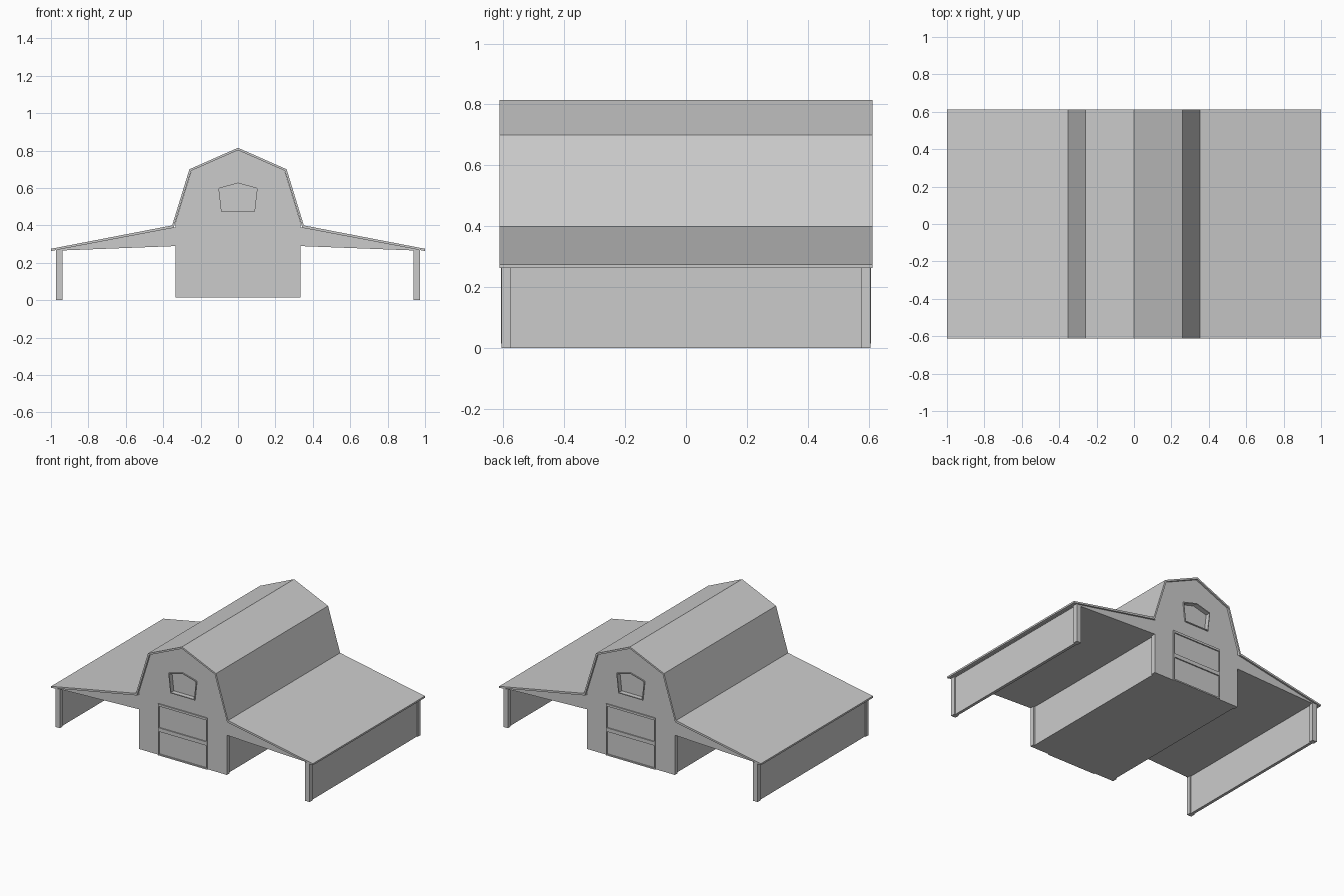
import bpy, bmesh

if "Cube" in bpy.data.objects:
    bpy.data.objects.remove(bpy.data.objects["Cube"])


def prism(name, pts, y0, y1, mirror=(False, False), hole=None):
    """Extrude an x-z profile along y; optional inner loop makes a ring."""
    bm = bmesh.new()
    if hole:
        n = len(pts)
        loops = [[bm.verts.new((x, y, z)) for x, z in p]
                 for y in (y0, y1) for p in (pts, hole)]
        fo, fi, bo, bi = loops
        for a, b in ((fo, fi), (fi, bi), (bi, bo), (bo, fo)):
            for i in range(n):
                j = (i + 1) % n
                bm.faces.new((a[i], a[j], b[j], b[i]))
    else:
        face = bm.faces.new([bm.verts.new((x, y0, z)) for x, z in pts])
        out = bmesh.ops.extrude_face_region(bm, geom=[face])
        moved = [g for g in out["geom"] if isinstance(g, bmesh.types.BMVert)]
        bmesh.ops.translate(bm, verts=moved, vec=(0, y1 - y0, 0))
        if not face.is_valid or len(bm.faces) < len(pts) + 2:
            bm.faces.new([v for v in bm.verts if v not in moved])
    bmesh.ops.recalc_face_normals(bm, faces=bm.faces)
    mesh = bpy.data.meshes.new(name)
    bm.to_mesh(mesh)
    bm.free()
    ob = bpy.data.objects.new(name, mesh)
    bpy.context.collection.objects.link(ob)
    if any(mirror):
        add_mirror(ob, *mirror)
    return ob


def add_mirror(ob, x, y):
    m = ob.modifiers.new("mirror", "MIRROR")
    m.use_axis = (x, y, False)
    m.use_mirror_merge = False


def rect(x0, x1, z0, z1):
    return [(x0, z0), (x1, z0), (x1, z1), (x0, z1)]


def symmetric(half):
    """Complete a right-hand half profile to the left."""
    return half + [(-x, z) for x, z in reversed(half) if x > 0]


# Gambrel roof with low side wings
top = symmetric([(1, .275), (.352, .40), (.26, .70), (0, .815)][::1])
under = symmetric([(1, .263), (.345, .387), (.25, .692), (0, .802)])
prism("roof", top + under[::-1], -.612, .612)

# Main hall core, set in slightly behind the end walls
prism("hall", symmetric([(.325, .015), (.325, .42), (.248, .693), (0, .803)]),
      -.575, .575)

# End walls with window openings
end = prism("end_wall",
            symmetric([(.335, .015), (.335, .415), (.249, .693), (0, .803)]),
            -.60, -.57)
opening = symmetric([(.088, .474), (.102, .598), (0, .626)])
cutter = prism("window_cutter", opening, -.7, -.5)
cutter.hide_render = True
cutter.hide_viewport = True
cut = end.modifiers.new("window", "BOOLEAN")
cut.object = cutter
cut.solver = "EXACT"
add_mirror(end, False, True)

# Window frames
prism("window_frame", symmetric([(.093, .468), (.108, .603), (0, .632)]),
      -.607, -.58, (False, True), opening)

# Door frames: stiles and rails around two recessed panels
prism("door_stile", rect(.18, .187, .015, .37), -.608, -.595, (True, True))
for z0, z1 in ((.015, .024), (.18, .206), (.355, .37)):
    prism("door_rail", rect(-.18, .18, z0, z1), -.608, -.595, (False, True))

# Wing gables and ceilings under the low roofs
prism("wing_fill", [(.32, .29), (.97, .265), (.97, .27), (.345, .388), (.32, .388)],
      -.60, .60, (True, False))

# Outer wing walls and their corner posts
prism("wing_wall", rect(.945, .965, 0, .268), -.58, .58, (True, False))
prism("wing_post", rect(.938, .972, 0, .268), -.606, -.575, (True, True))
